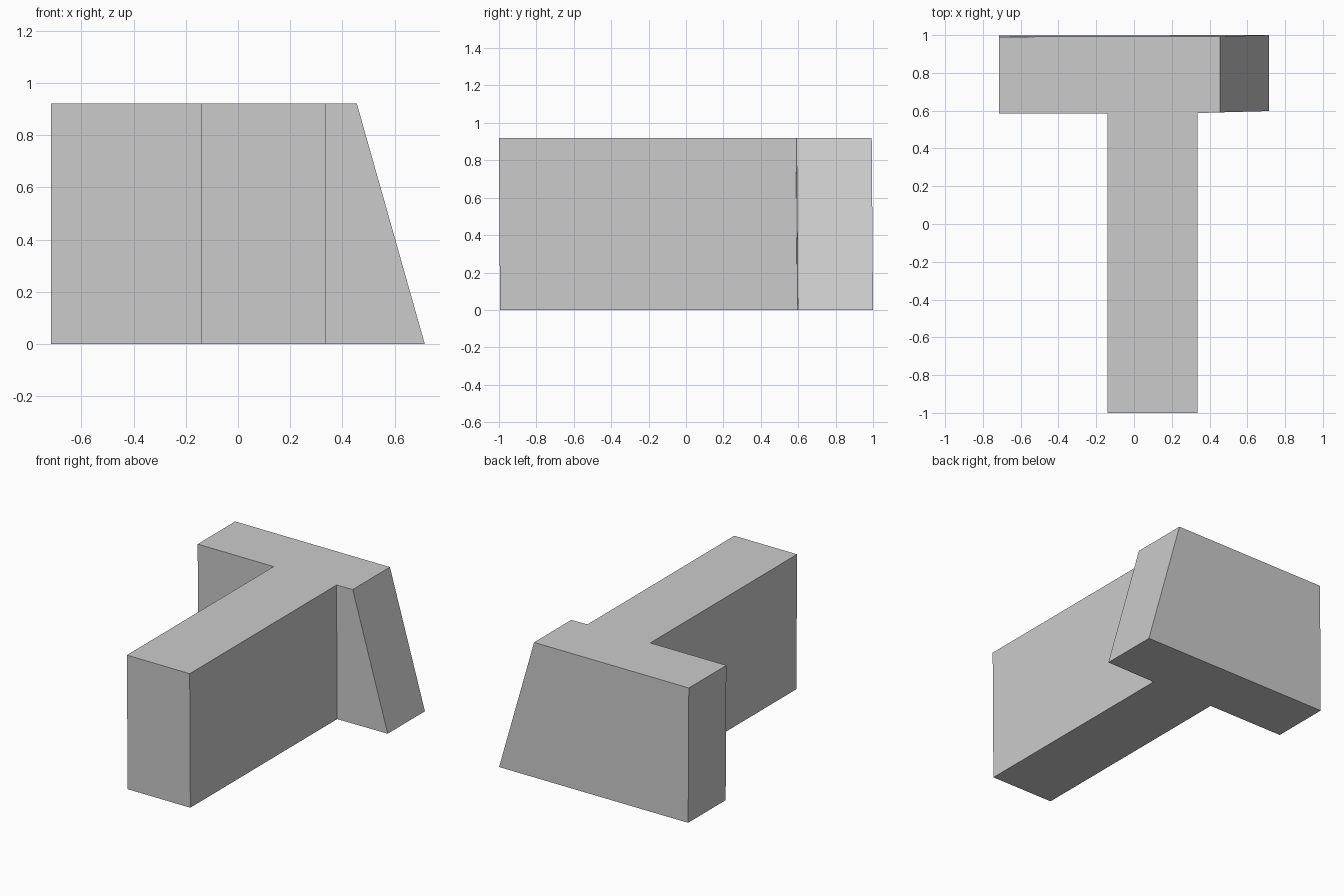
import bpy
import bmesh

cube = bpy.data.objects.get("Cube")
if cube:
    bpy.data.objects.remove(cube, do_unlink=True)

HEIGHT = 0.92
LEAN = -0.007       # slight forward lean of the upper face
TOP_LEFT_X = 0.455  # upper end of the sloped side

# Plain grey material
grey = bpy.data.materials.new("plain_grey")
grey.use_nodes = True
colour = (0.6, 0.6, 0.6, 1.0)
grey.diffuse_color = colour
grey.node_tree.nodes["Principled BSDF"].inputs["Base Color"].default_value = colour

# T-shaped footprint: long stem to the front, crossbar at the back
footprint = [
    (-0.14, -0.994), (0.335, -0.994), (0.335, 0.594), (0.715, 0.598),
    (0.715, 1.0), (-0.715, 0.998), (-0.715, 0.592), (-0.14, 0.593),
]

bm = bmesh.new()
base = bm.faces.new([bm.verts.new((x, y, 0)) for x, y in footprint])
result = bmesh.ops.extrude_face_region(bm, geom=[base], use_keep_orig=True)

# Raise the upper face, pulling its left end in to make the slope
for item in result["geom"]:
    if isinstance(item, bmesh.types.BMVert):
        item.co.z = HEIGHT
        item.co.y += LEAN
        if item.co.x > 0.5:
            item.co.x = TOP_LEFT_X
bmesh.ops.recalc_face_normals(bm, faces=bm.faces)

mesh = bpy.data.meshes.new("t_block")
bm.to_mesh(mesh)
bm.free()
mesh.materials.append(grey)
block = bpy.data.objects.new("t_block", mesh)
bpy.context.collection.objects.link(block)
